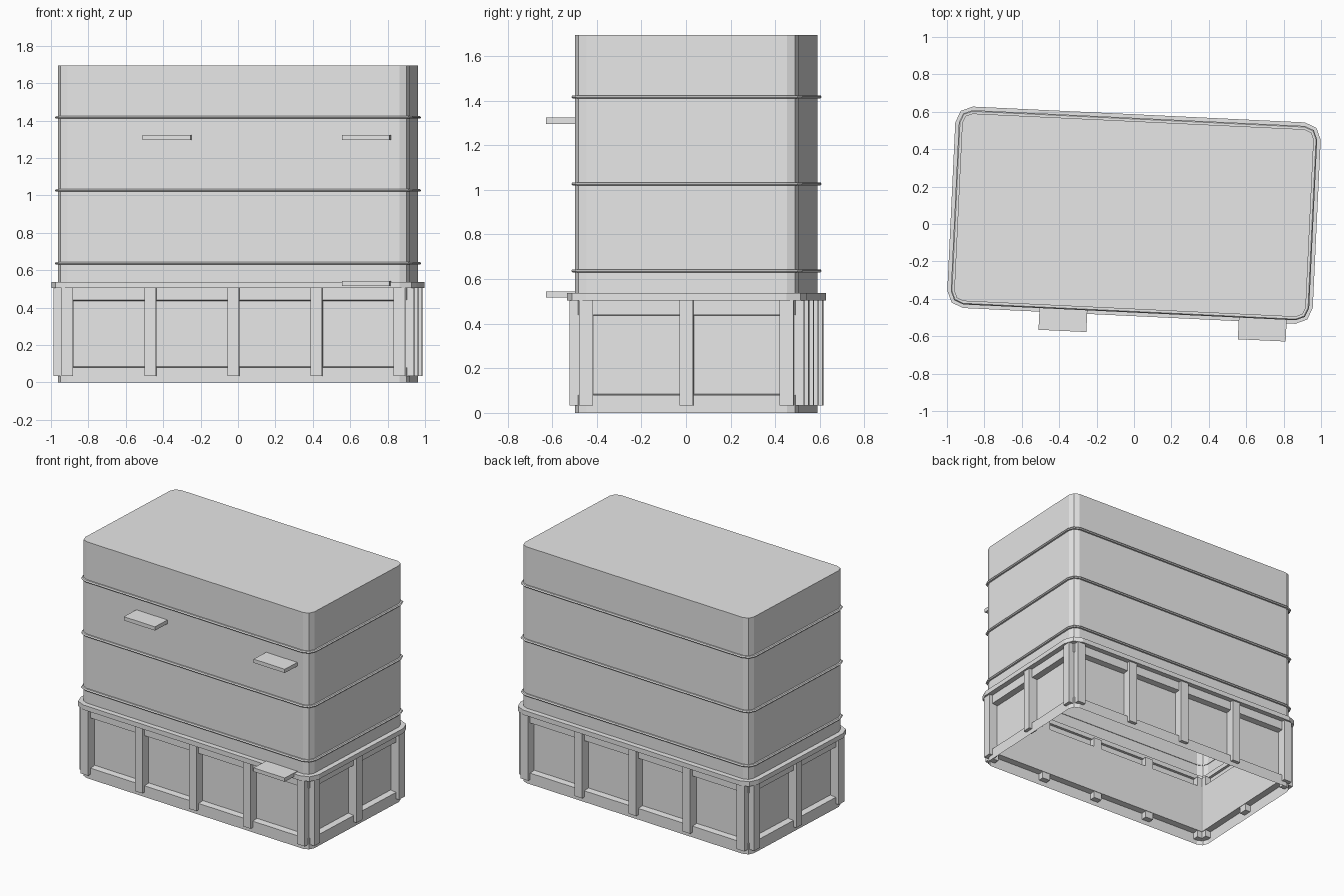
import bpy, bmesh, math
from mathutils import Matrix, Vector

cube = bpy.data.objects.get("Cube")
if cube:
    bpy.data.objects.remove(cube, do_unlink=True)

HALF_X, HALF_Y, RADIUS, HEIGHT = 0.941, 0.502, 0.052, 1.695
RECESS = -0.045
PLACE = Matrix.Translation((0, 0.047, 0)) @ Matrix.Rotation(math.radians(-2.72), 4, 'Z')

grey = bpy.data.materials.new("plain_grey")
grey.use_nodes = True
grey.diffuse_color = (0.8, 0.8, 0.8, 1)
grey.node_tree.nodes["Principled BSDF"].inputs["Base Color"].default_value = grey.diffuse_color


def finish(bm, name):
    bmesh.ops.recalc_face_normals(bm, faces=bm.faces)
    mesh = bpy.data.meshes.new(name)
    bm.to_mesh(mesh)
    bm.free()
    mesh.materials.append(grey)
    obj = bpy.data.objects.new(name, mesh)
    obj.matrix_world = PLACE
    bpy.context.collection.objects.link(obj)


def outline(offset, z):
    """Rounded rectangle with two-facet corners, grown by offset."""
    r = max(RADIUS + offset, 0.01)
    points = []
    for i, (sx, sy) in enumerate([(1, 1), (-1, 1), (-1, -1), (1, -1)]):
        cx, cy = sx * (HALF_X + offset - r), sy * (HALF_Y + offset - r)
        for step in range(3):
            a = math.radians(i * 90 + step * 45)
            points.append((cx + r * math.cos(a), cy + r * math.sin(a), z))
    return points


def loft(name, section, closed=True):
    """Run a cross-section of (offset, z) around the walls; open ones get a top."""
    bm = bmesh.new()
    loops = [[bm.verts.new(p) for p in outline(o, z)] for o, z in section]
    for i in range(len(loops) if closed else len(loops) - 1):
        a, b = loops[i], loops[(i + 1) % len(loops)]
        for k in range(len(a)):
            n = (k + 1) % len(a)
            bm.faces.new((a[k], a[n], b[n], b[k]))
    if not closed:
        bm.faces.new(loops[-1])
    finish(bm, name)


def box(name, lo, hi, turn=0):
    """Box between two corners, turned about the centre of the model."""
    lo, hi = Vector(lo), Vector(hi)
    bm = bmesh.new()
    bmesh.ops.create_cube(bm, size=1)
    bmesh.ops.scale(bm, vec=hi - lo, verts=bm.verts)
    bmesh.ops.translate(bm, vec=(lo + hi) / 2, verts=bm.verts)
    bmesh.ops.rotate(bm, cent=(0, 0, 0), matrix=Matrix.Rotation(turn, 3, 'Z'), verts=bm.verts)
    finish(bm, name)


# Hollow body, open underneath, with a recessed panel band low down
loft("body_shell", [(0, 0), (0, 0.08), (RECESS, 0.084), (RECESS, 0.436), (0, 0.44),
                    (0, HEIGHT)], closed=False)

# Thin bands around the upper walls
for i in range(3):
    z = 0.637 + i * 0.39
    loft(f"wall_band_{i + 1}", [(-0.004, z - 0.007), (0.012, z - 0.007), (0.018, z),
                                (0.012, z + 0.007), (-0.004, z + 0.007)])

# Heavy rim above the panels
loft("rim", [(-0.02, 0.504), (0.037, 0.504), (0.037, 0.538), (-0.02, 0.538)])

# Posts standing in the recess on each of the four sides
sides = [("front", 0, HALF_X, HALF_Y, 5), ("left", 90, HALF_Y, HALF_X, 3),
         ("back", 180, HALF_X, HALF_Y, 5), ("right", 270, HALF_Y, HALF_X, 3)]
for side, angle, half, wall, count in sides:
    reach = half - 0.052
    for i in range(count):
        x = -reach + 2 * reach * i / (count - 1)
        box(f"{side}_post_{i + 1}", (x - 0.031, -wall - 0.024, 0.034),
            (x + 0.031, -wall + 0.042, 0.508), math.radians(angle))

# Small ledges on the front wall
for name, x, z in (("ledge_high_right", -0.353, 1.31), ("ledge_high_left", 0.714, 1.31),
                   ("ledge_low_left", 0.714, 0.53)):
    box(name, (x - 0.128, -HALF_Y - 0.134, z - 0.0135),
        (x + 0.128, -HALF_Y + 0.005, z + 0.0135))
